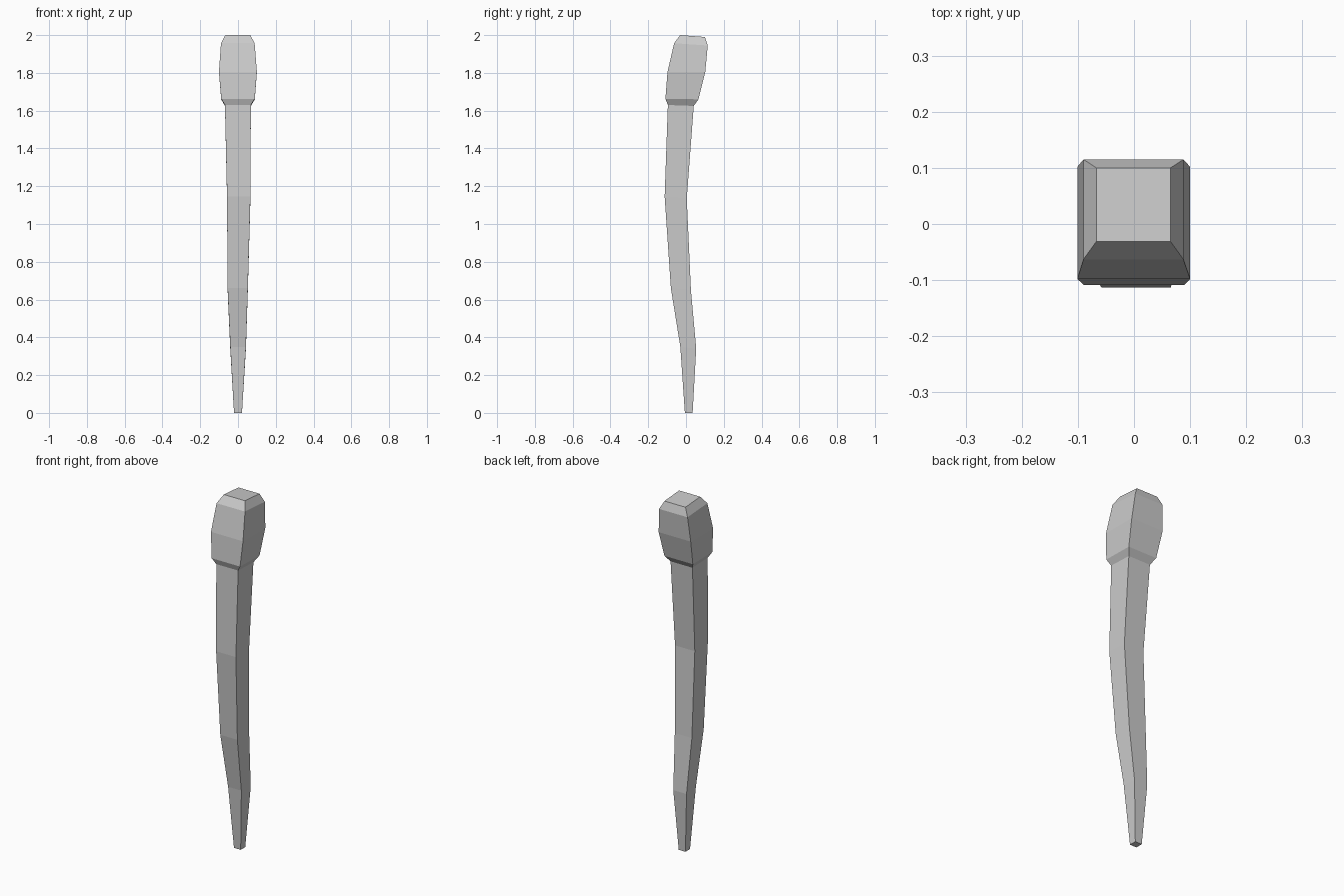
import bpy, bmesh

if "Cube" in bpy.data.objects:
    bpy.data.objects.remove(bpy.data.objects["Cube"])


def loft(name, rings, cap_start, cap_end):
    """Skin rectangular rings: (x_min, x_max, y_front, y_back, z_front, z_back)."""
    bm = bmesh.new()
    loops = []
    for x0, x1, y0, y1, z0, z1 in rings:
        corners = ((x0, y0, z0), (x1, y0, z0), (x1, y1, z1), (x0, y1, z1))
        loops.append([bm.verts.new(c) for c in corners])
    for a, b in zip(loops, loops[1:]):
        for i in range(4):
            j = (i + 1) % 4
            bm.faces.new((a[i], a[j], b[j], b[i]))
    if cap_start:
        bm.faces.new(loops[0][::-1])
    if cap_end:
        bm.faces.new(loops[-1])
    mesh = bpy.data.meshes.new(name)
    bm.to_mesh(mesh)
    bm.free()
    obj = bpy.data.objects.new(name, mesh)
    bpy.context.collection.objects.link(obj)
    return obj


# Ring shared by the top of the shaft and the underside of the head
neck = (-0.069, 0.068, -0.096, 0.041, 1.63, 1.625)

# Bent, tapering square shaft
loft("shaft", [
    (-0.021, 0.021, -0.006, 0.035, 0.0, 0.0),
    (-0.041, 0.042, -0.030, 0.054, 0.35, 0.34),
    (-0.055, 0.052, -0.080, 0.026, 0.66, 0.65),
    (-0.058, 0.066, -0.113, 0.004, 1.145, 1.135),
    neck,
], True, False)

# Chunky faceted head, leaning backwards
loft("head", [
    neck,
    (-0.089, 0.089, -0.109, 0.066, 1.663, 1.66),
    (-0.101, 0.100, -0.098, 0.102, 1.805, 1.805),
    (-0.090, 0.088, -0.063, 0.115, 1.957, 1.945),
    (-0.067, 0.065, -0.031, 0.100, 2.0, 1.99),
], False, True)
